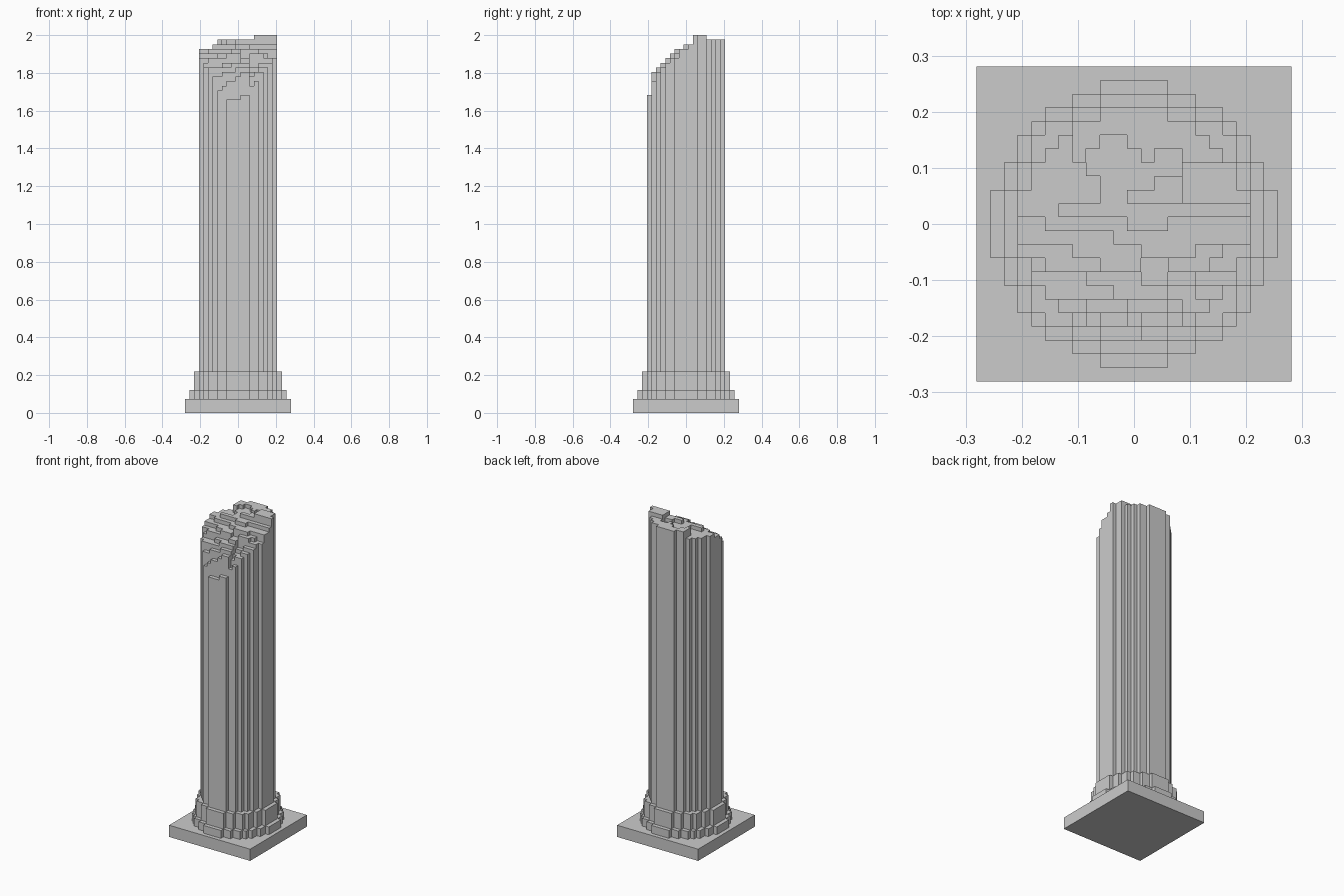
import bpy, bmesh

if "Cube" in bpy.data.objects:
    bpy.data.objects.remove(bpy.data.objects["Cube"])

V = 2 / 82          # block size: the column is 82 blocks tall, 23 wide


def blocks(name, cells):
    """Build the outer skin of a set of grid blocks, flat areas merged."""
    bm = bmesh.new()
    verts = {}

    def vert(p):
        if p not in verts:
            verts[p] = bm.verts.new(((p[0] - .5) * V, (p[1] - .5) * V, p[2] * V))
        return verts[p]

    for c in cells:
        for axis in range(3):
            for side in (0, 1):
                n = list(c)
                n[axis] += 1 if side else -1
                if tuple(n) in cells:
                    continue
                quad = []
                for a, b in ((0, 0), (1, 0), (1, 1), (0, 1)):
                    p = list(c)
                    p[axis] += side
                    p[(axis + 1) % 3] += a
                    p[(axis + 2) % 3] += b
                    quad.append(vert(tuple(p)))
                bm.faces.new(quad if side else quad[::-1])
    bmesh.ops.dissolve_limit(bm, angle_limit=0.01, verts=bm.verts, edges=bm.edges)
    me = bpy.data.meshes.new(name)
    bm.to_mesh(me)
    bm.free()
    bpy.context.collection.objects.link(bpy.data.objects.new(name, me))


def disc(r2):
    return [(i, j) for i in range(-11, 12) for j in range(-11, 12) if i * i + j * j <= r2]


# Square plinth and two stepped round base rings
blocks("plinth", {(i, j, k) for i in range(-11, 12) for j in range(-11, 12) for k in range(3)})
blocks("lower_ring", {(i, j, k) for i, j in disc(104) for k in range(3, 5)})
blocks("upper_ring", {(i, j, k) for i, j in disc(85) for k in range(5, 9)})

# Broken top: for each row (front to back) runs of (first column, height)
broken = {
    -8: [(-8, 68), (1, 69)],
    -7: [(-8, 70), (-3, 71), (-2, 72), (0, 73), (1, 74), (3, 71), (4, 72)],
    -6: [(-8, 73), (-3, 74), (0, 75), (3, 73), (4, 74)],
    -5: [(-8, 75), (-1, 76), (3, 74), (5, 75)],
    -4: [(-8, 75), (-3, 76), (1, 77), (3, 75), (5, 76)],
    -3: [(-8, 76), (-6, 77), (-2, 78), (1, 77), (3, 78), (6, 77)],
    -2: [(-8, 77), (-4, 78), (1, 79), (5, 78), (7, 77)],
    -1: [(-8, 78), (-1, 79)],
    0: [(-8, 78), (-6, 79), (0, 80), (3, 79)],
    1: [(-8, 79), (-5, 80)],
    2: [(-8, 79), (-2, 80), (0, 81), (4, 82)],
    3: [(-8, 79), (-2, 80), (2, 81), (4, 82)],
    4: [(-8, 79), (-3, 80), (4, 82)],
    5: [(-8, 79), (-4, 81), (-3, 80), (1, 81), (2, 80), (4, 81)],
    6: [(-8, 79), (-4, 81), (-2, 80), (0, 81)],
    7: [(-8, 81)],
    8: [(-8, 81)],
}


def top(i, j):
    return [h for start, h in broken[j] if start <= i][-1]


blocks("broken_shaft", {(i, j, k) for i, j in disc(70) for k in range(9, top(i, j))})
